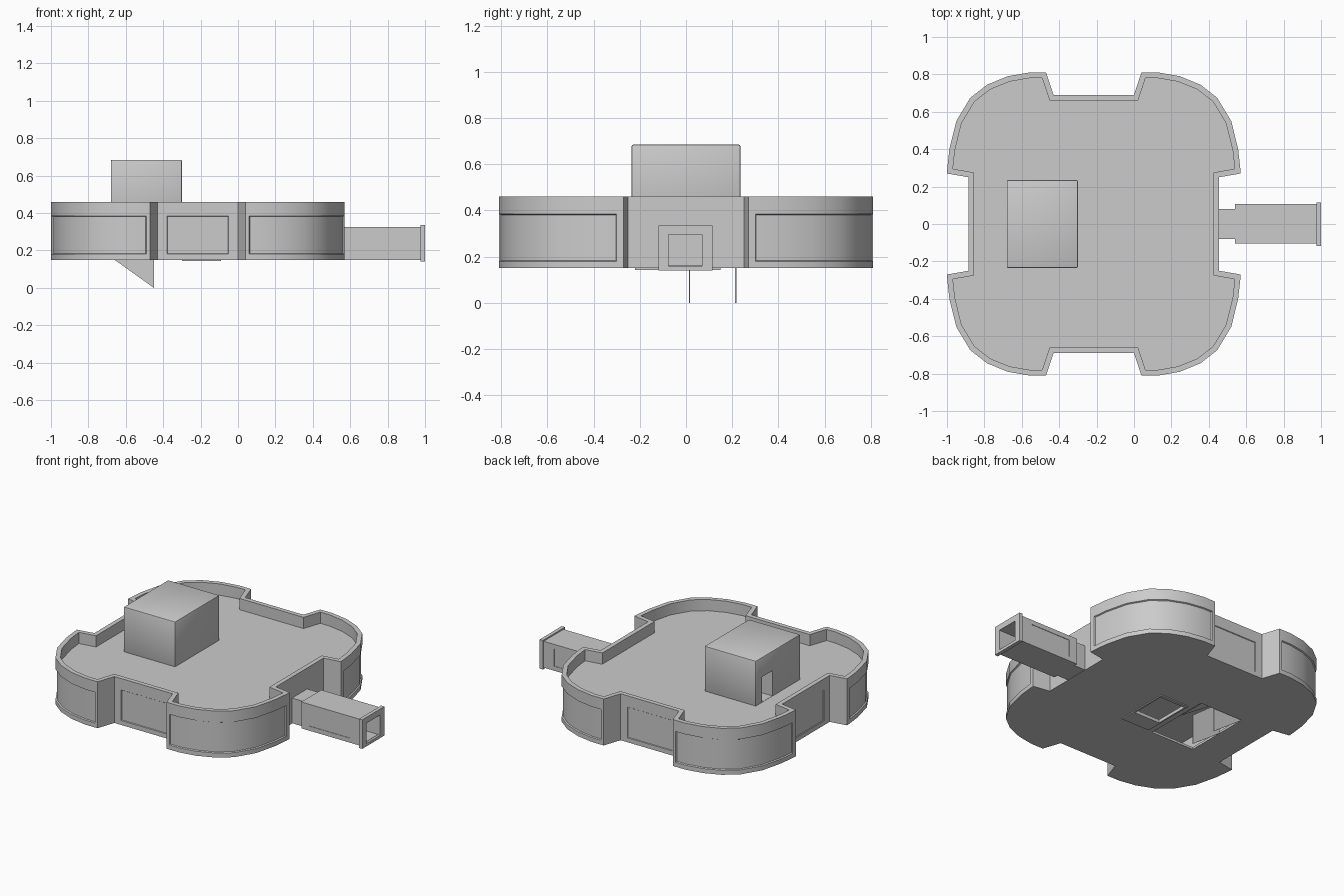
import bpy, bmesh
from mathutils import Vector

if "Cube" in bpy.data.objects:
    bpy.data.objects.remove(bpy.data.objects["Cube"])

CX = -0.215  # centre of the building


def finish(name, bm):
    bmesh.ops.recalc_face_normals(bm, faces=bm.faces[:])
    me = bpy.data.meshes.new(name)
    bm.to_mesh(me)
    bm.free()
    ob = bpy.data.objects.new(name, me)
    bpy.context.collection.objects.link(ob)
    return ob


def box(name, x, y, z, bevel=0):
    bm = bmesh.new()
    bmesh.ops.create_cube(bm, size=1)
    for v in bm.verts:
        v.co = Vector([r[0] if c < 0 else r[1] for c, r in zip(v.co, (x, y, z))])
    if bevel:
        bmesh.ops.bevel(bm, geom=bm.edges[:], offset=bevel, segments=2,
                        profile=0.5, affect='EDGES')
    return finish(name, bm)


def prism(name, pts, y0, y1):
    # extrude an x-z profile along y
    bm = bmesh.new()
    f = bm.faces.new([bm.verts.new((x, y0, z)) for x, z in pts])
    ext = bmesh.ops.extrude_face_region(bm, geom=[f])['geom']
    bmesh.ops.translate(bm, vec=(0, y1 - y0, 0),
                        verts=[g for g in ext if isinstance(g, bmesh.types.BMVert)])
    return finish(name, bm)


def cut(ob, *ranges):
    # subtract boxes one after another
    for r in ranges:
        c = box("cutter", *r)
        c.hide_render = True
        m = ob.modifiers.new("cut", 'BOOLEAN')
        m.operation, m.solver, m.object = 'DIFFERENCE', 'EXACT', c
        bpy.context.view_layer.objects.active = ob
        bpy.ops.object.modifier_apply(modifier=m.name)
        bpy.data.objects.remove(c)


# Building outline: one quadrant, mirrored around
quad = [(.67, .19), (.67, .25), (.785, .27), (.783, .30), (.772, .40), (.735, .55),
        (.66, .675), (.57, .745), (.46, .79), (.345, .81), (.275, .81), (.255, .81),
        (.215, .69), (.165, .69)]
loop = (quad + [(-x, y) for x, y in reversed(quad)]
        + [(-x, -y) for x, y in quad] + [(x, -y) for x, y in reversed(quad)])
n, q = len(loop), len(quad)


def inset(pts, d):
    out = []
    for i in range(n):
        a, b, c = (Vector(pts[j % n]) for j in (i - 1, i, i + 1))
        e, f = (b - a).normalized(), (c - b).normalized()
        n1, n2 = Vector((-e.y, e.x)), Vector((-f.y, f.x))
        out.append(b + (n1 + n2) * d / (1 + n1.dot(n2)))
    return out


# Main building with parapet and recessed roof
bm = bmesh.new()
inner = inset(loop, .03)
rings = []
for pts, z in ((loop, .15), (loop, .18), (loop, .385), (loop, .46), (inner, .46), (inner, .385)):
    rings.append([bm.verts.new((p[0] + CX, p[1], z)) for p in pts])
rows = []
for a, b in zip(rings, rings[1:]):
    rows.append([bm.faces.new((a[i], a[(i + 1) % n], b[(i + 1) % n], b[i])) for i in range(n)])
bm.faces.new(rings[0][::-1])
bm.faces.new(rings[-1])
bmesh.ops.recalc_face_normals(bm, faces=bm.faces[:])

# Recessed panels on the curved corners and on three notches
wall = rows[1]
for k in range(4):
    lo, hi = (3, 10) if k % 2 == 0 else (q - 11, q - 4)
    bmesh.ops.inset_region(bm, faces=[wall[k * q + i] for i in range(lo, hi)],
                           thickness=.004, depth=-.008, use_even_offset=True)
for k in range(3):
    bmesh.ops.inset_region(bm, faces=[wall[k * q + q - 1]], thickness=.004, depth=-.004)
building = finish("building", bm)

# Inner room, stairwell and floor hatch
cut(building,
    ((-.80, .38), (-.60, .60), (.165, .365)),
    ((-.66, -.34), (-.235, .225), (.10, .25)),
    ((-.29, -.09), (-.11, .13), (.10, .25)))

# Rooftop stair house with its doorway
house = box("stair_house", (-.68, -.30), (-.235, .235), (.38, .685), .007)
cut(house, ((-.75, -.40), (.06, .17), (.387, .555)))

# Staircase and its hanging side plates
steps, sx, sz = 9, -.36, .165
dx, dz = -.27 / 9, .2 / 9
prof = [(sx, sz)]
for i in range(steps):
    prof += [(sx + i * dx, sz + (i + 1) * dz), (sx + (i + 1) * dx, sz + (i + 1) * dz)]
prof.append((sx + steps * dx, sz + (steps - 1) * dz))
prism("stairs", prof, .015, .212)
for i, y in enumerate((.012, .212)):
    prism("stair_side_%d" % i, [(-.66, .15), (-.45, .0), (-.45, .2), (-.66, .36)], y, y + .006)

# Thin rails around the floor hatch
for i, (x, y) in enumerate((((-.30, -.10), (-.22, -.11)), ((-.30, -.10), (.13, .15)),
                            ((-.10, -.09), (-.22, .15)), ((-.30, -.29), (-.22, .15)))):
    box("hatch_frame_%d" % i, x, y, (.143, .153))

# Entrance tunnel
box("tunnel_neck", (.44, .56), (-.08, .08), (.152, .32))
tunnel = box("tunnel", (.54, .985), (-.104, .106), (.15, .326))
cut(tunnel, ((.58, 1.1), (-.075, .07), (.162, .295)))
for y in ((-.2, -.101), (.103, .2)):
    cut(tunnel, ((.60, .90), y, (.18, .295)))
flange = box("tunnel_flange", (.976, 1.0), (-.118, .115), (.141, .335))
cut(flange, ((.9, 1.1), (-.075, .07), (.16, .295)))

# Smooth shading that keeps hard edges
bpy.ops.object.select_all(action='SELECT')
bpy.context.view_layer.objects.active = building
bpy.ops.object.shade_smooth_by_angle()
